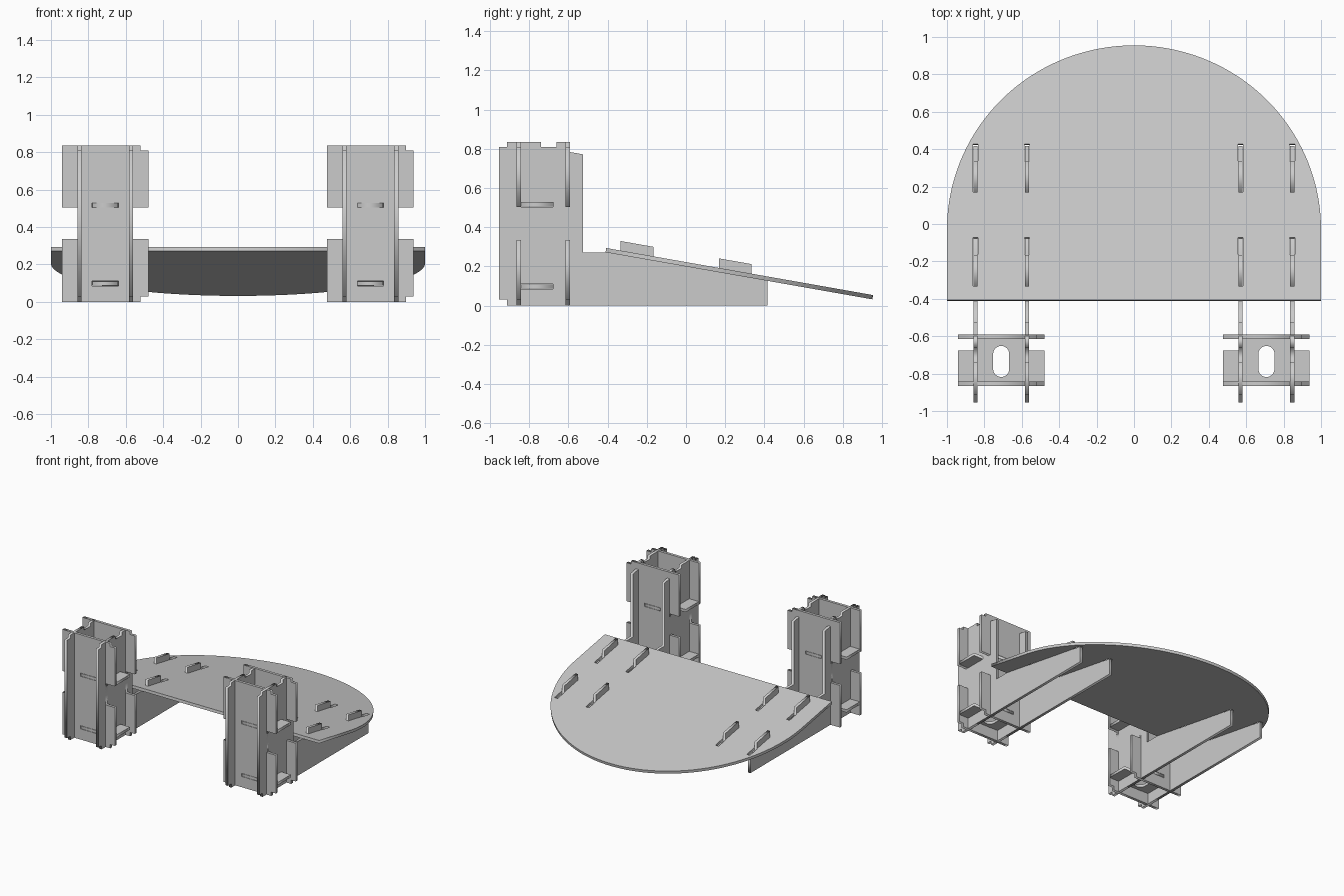
import bpy
from math import sin, cos, pi, radians
from mathutils import Matrix

if "Cube" in bpy.data.objects:
    bpy.data.objects.remove(bpy.data.objects["Cube"])

T = 0.022  # sheet thickness
SIDE = Matrix(((0, 0, 1, 0), (1, 0, 0, 0), (0, 1, 0, 0), (0, 0, 0, 1)))    # outline in y,z
FACE = Matrix(((1, 0, 0, 0), (0, 0, -1, 0), (0, 1, 0, 0), (0, 0, 0, 1)))   # outline in x,z
FLAT = Matrix.Identity(4)                                                  # outline in x,y


def sheet(name, loops, pos, orient):
    """Flat sheet: first loop is the outline, the others are holes."""
    cu = bpy.data.curves.new(name, 'CURVE')
    cu.dimensions = '2D'
    cu.fill_mode = 'BOTH'
    cu.extrude = T / 2
    for pts in loops:
        s = cu.splines.new('POLY')
        s.points.add(len(pts) - 1)
        for p, (x, y) in zip(s.points, pts):
            p.co = (x, y, 0, 1)
        s.use_cyclic_u = True
    tmp = bpy.data.objects.new(name + "_curve", cu)
    bpy.context.collection.objects.link(tmp)
    dg = bpy.context.evaluated_depsgraph_get()
    me = bpy.data.meshes.new_from_object(tmp.evaluated_get(dg))
    bpy.data.objects.remove(tmp)
    ob = bpy.data.objects.new(name, me)
    bpy.context.collection.objects.link(ob)
    ob.matrix_world = Matrix.Translation(pos) @ orient
    return ob


def rect(x0, x1, y0, y1):
    return [(x0, y0), (x1, y0), (x1, y1), (x0, y1)]


def arc(cx, cy, r, a0, a1, n):
    return [(cx + r * cos(a0 + (a1 - a0) * i / n), cy + r * sin(a0 + (a1 - a0) * i / n))
            for i in range(n + 1)]


LEVELS = (0.098, 0.517)          # shelf heights
FRONT_Y, BACK_Y = -0.854, -0.603  # cross plates


def under(y):
    """Underside height of the sloping board."""
    return 0.272 - (y + 0.41) * 0.1763


# Side plate with its supporting arm and two tabs
side = [(-0.955, 0.03), (-0.914, 0.03), (-0.914, 0), (0.416, 0), (0.416, under(0.416))]
for a, b in ((0.168, 0.334), (-0.334, -0.166)):
    side += [(b, under(b)), (b, under(b) + 0.071), (a, under(a) + 0.071), (a, under(a))]
side += [(-0.41, 0.272), (-0.525, 0.272), (-0.525, 0.772), (-0.6, 0.785), (-0.6, 0.835),
         (-0.66, 0.835), (-0.66, 0.81), (-0.74, 0.81), (-0.74, 0.835), (-0.914, 0.835),
         (-0.914, 0.81), (-0.955, 0.81)]
side_holes = [rect(-0.863, -0.68, z - 0.013, z + 0.013) for z in LEVELS]

# Front and back plate of a tower, waisted between the wings
face = [(-0.231, 0), (0.19, 0), (0.19, 0.03), (0.231, 0.03), (0.231, 0.335), (0.149, 0.335),
        (0.149, 0.504), (0.231, 0.504), (0.231, 0.81), (0.19, 0.81), (0.19, 0.835),
        (-0.231, 0.835), (-0.231, 0.504), (-0.149, 0.504), (-0.149, 0.335), (-0.231, 0.335)]
face_holes = [rect(-0.07, 0.07, z - 0.013, z + 0.013) for z in LEVELS]

# Shelf with tabs on all sides and an oblong hole
y0, y1 = FRONT_Y + T / 2, BACK_Y - T / 2
w = 0.127
shelf = [(-w, y0), (-0.068, y0), (-0.068, y0 - T), (0.068, y0 - T), (0.068, y0), (w, y0),
         (0.231, y0), (0.231, -0.677), (w, -0.677), (w, y1), (0.068, y1), (0.068, y1 + T),
         (-0.068, y1 + T), (-0.068, y1), (-w, y1), (-w, -0.677), (-0.231, -0.677), (-0.231, y0)]
oblong = arc(0, -0.695, 0.043, 0, pi, 16) + arc(0, -0.775, 0.043, pi, 2 * pi, 16)

# Two identical towers
for label, cx in (("left", -0.71), ("right", 0.708)):
    for tag, dx in (("a", -0.138), ("b", 0.138)):
        sheet(f"{label}_side_plate_{tag}", [side] + side_holes, (cx + dx, 0, 0), SIDE)
    for tag, y in (("front", FRONT_Y), ("back", BACK_Y)):
        sheet(f"{label}_{tag}_plate", [face] + face_holes, (cx, y, 0), FACE)
    for tag, z in zip(("lower", "upper"), LEVELS):
        sheet(f"{label}_{tag}_shelf", [shelf, oblong], (cx, 0, z), FLAT)

# Sloping round-ended board with slots for the tabs
c = cos(radians(10))
board = [(-1, 0), (1, 0)] + arc(0, 0.383, 1, 0, pi, 96)
slots = []
for cx in (-0.71, 0.708):
    for dx in (-0.138, 0.138):
        for ya, ym, yb in ((-0.334, -0.166, -0.075), (0.168, 0.334, 0.425)):
            x = cx + dx
            a, m, b = [(y + 0.409) / c for y in (ya, ym, yb)]
            slots.append([(x - 0.0115, a), (x + 0.0115, a), (x + 0.0115, m), (x + 0.014, m),
                          (x + 0.014, b), (x - 0.014, b), (x - 0.014, m), (x - 0.0115, m)])
sheet("sloping_board", [board] + slots, (0, -0.409, 0.283), Matrix.Rotation(radians(-10), 4, 'X'))
